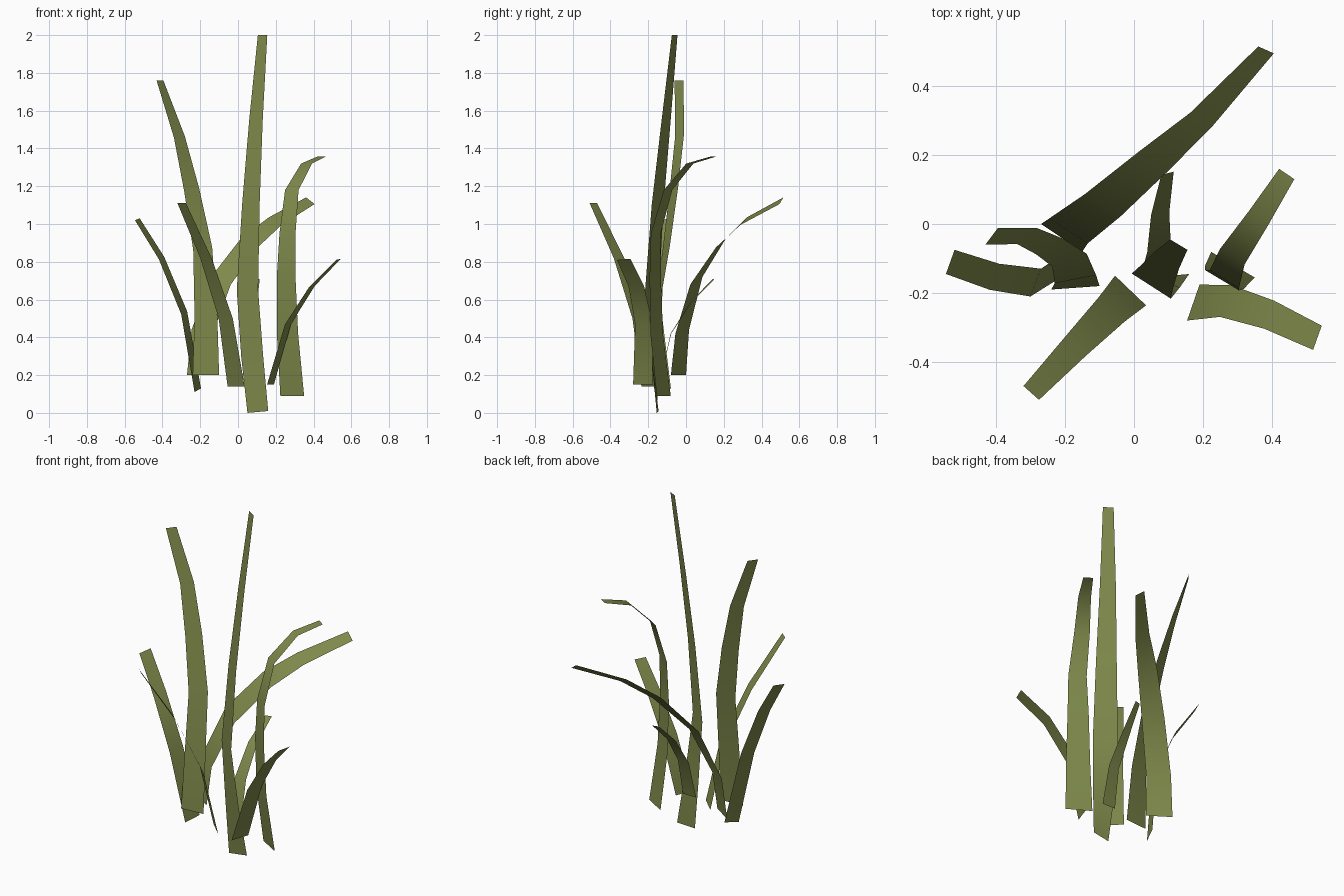
import bpy
from mathutils import Vector

mat = bpy.data.materials.new("grass_green")
mat.diffuse_color = (0.21, 0.25, 0.07, 1)


def sample(spans, t):
    """Half-width vector at t (0 = base, 1 = tip), linear between the given spans."""
    f = t * (len(spans) - 1)
    i = min(int(f), len(spans) - 2)
    return Vector(spans[i]).lerp(Vector(spans[i + 1]), f - i)


def blade(name, path, spans):
    """Flat tapered strip along a centre path."""
    n = len(path)
    verts = []
    for i, p in enumerate(path):
        c, h = Vector(p), sample(spans, i / (n - 1))
        verts += [c - h, c + h]
    faces = [(2 * i, 2 * i + 1, 2 * i + 3, 2 * i + 2) for i in range(n - 1)]
    me = bpy.data.meshes.new(name)
    me.from_pydata(verts, [], faces)
    me.materials.append(mat)
    for poly in me.polygons:
        poly.use_smooth = True
    bpy.context.collection.objects.link(bpy.data.objects.new(name, me))


# Tall upright blades
blade("blade_tallest",
      [(.105, -.15, .005), (.075, -.163, .3), (.05, -.18, .65),
       (.068, -.15, 1.1), (.095, -.105, 1.55), (.13, -.06, 2)],
      [(.055, .005, .005), (.06, -.038, 0), (.043, -.03, 0), (.025, -.015, 0)])
blade("blade_tall_left",
      [(-.17, -.185, .2), (-.17, -.16, .52), (-.187, -.105, .87),
       (-.245, -.065, 1.18), (-.31, -.035, 1.46), (-.413, -.036, 1.76)],
      [(.07, .005, 0), (.045, .022, .01), (.018, .024, 0)])

# Drooping blades on the right
blade("blade_hooked_right",
      [(.287, -.118, .09), (.262, -.155, .42), (.255, -.163, .72), (.262, -.16, .95),
       (.285, -.095, 1.18), (.363, .02, 1.32), (.443, .145, 1.357)],
      [(.063, -.037, 0), (.022, -.015, 0)])
blade("blade_arching_back",
      [(-.21, -.04, .2), (-.19, -.02, .43), (-.09, .055, .7),
       (.06, .185, .9), (.197, .305, 1.015), (.383, .505, 1.123)],
      [(.06, -.04, 0), (.05, -.03, -.025), (.0225, -.01, -.0175)])

# Short outward-leaning blades
blade("blade_short_left",
      [(-.213, -.123, .12), (-.285, -.17, .53), (-.405, -.153, .82), (-.533, -.11, 1.025)],
      [(.017, .043, .01), (.0125, .035, .005)])
blade("blade_short_front",
      [(-.01, -.193, .14), (-.065, -.248, .5), (-.17, -.355, .82), (-.298, -.49, 1.11)],
      [(.045, -.043, 0), (.0225, -.02, 0)])
blade("blade_short_right",
      [(.172, -.228, .15), (.265, -.223, .47), (.392, -.263, .67), (.532, -.33, .813)],
      [(.018, .052, 0), (.0125, .035, .003)])
blade("blade_short_back",
      [(.068, -.13, .2), (.073, -.08, .42), (.076, .03, .59), (.097, .147, .71)],
      [(.043, 0, 0), (.018, .005, 0)])
